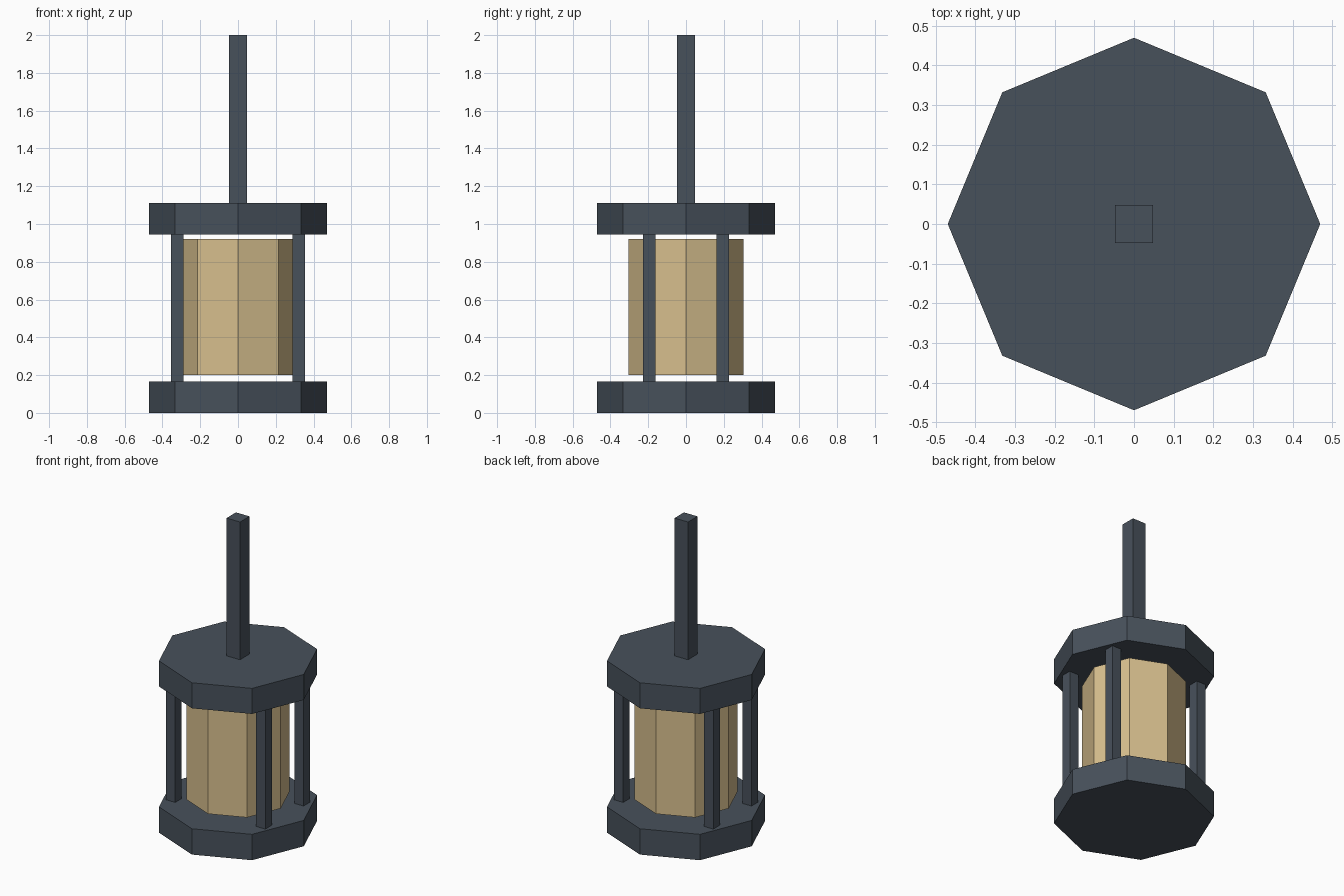
import bpy
from math import radians

cube = bpy.data.objects.get("Cube")
if cube:
    bpy.data.objects.remove(cube, do_unlink=True)


def material(name, rgb):
    mat = bpy.data.materials.new(name)
    mat.use_nodes = True
    mat.diffuse_color = (*rgb, 1)
    mat.node_tree.nodes["Principled BSDF"].inputs["Base Color"].default_value = (*rgb, 1)
    return mat


slate = material("dark slate metal", (0.064, 0.082, 0.105))
tan = material("warm tan glass", (0.68, 0.52, 0.27))


def prism(name, mat, sides, radius, bottom, top, x=0, y=0, turn=0):
    """Upright flat-faced prism between two heights."""
    bpy.ops.mesh.primitive_cylinder_add(
        vertices=sides, radius=radius, depth=top - bottom,
        location=(x, y, (bottom + top) / 2), rotation=(0, 0, radians(turn)))
    obj = bpy.context.object
    bpy.ops.object.transform_apply(location=False, rotation=True, scale=False)
    obj.name = name
    obj.data.materials.append(mat)
    return obj


def square_bar(name, half, bottom, top, x=0, y=0):
    return prism(name, slate, 4, half * 2 ** 0.5, bottom, top, x, y, 45)


# Octagonal base and roof, points on the axes
prism("base", slate, 8, 0.47, 0, 0.167)
prism("roof", slate, 8, 0.47, 0.945, 1.11)

# Octagonal glass body floating between them
prism("glass_body", tan, 8, 0.305, 0.2, 0.92)

# Four corner posts
for side, x in (("right", -0.322), ("left", 0.322)):
    for end, y in (("front", -0.195), ("back", 0.195)):
        square_bar(f"{end}_{side}_post", 0.033, 0.167, 0.945, x, y)

# Hanging rod
square_bar("hanging_rod", 0.048, 1.11, 2)
